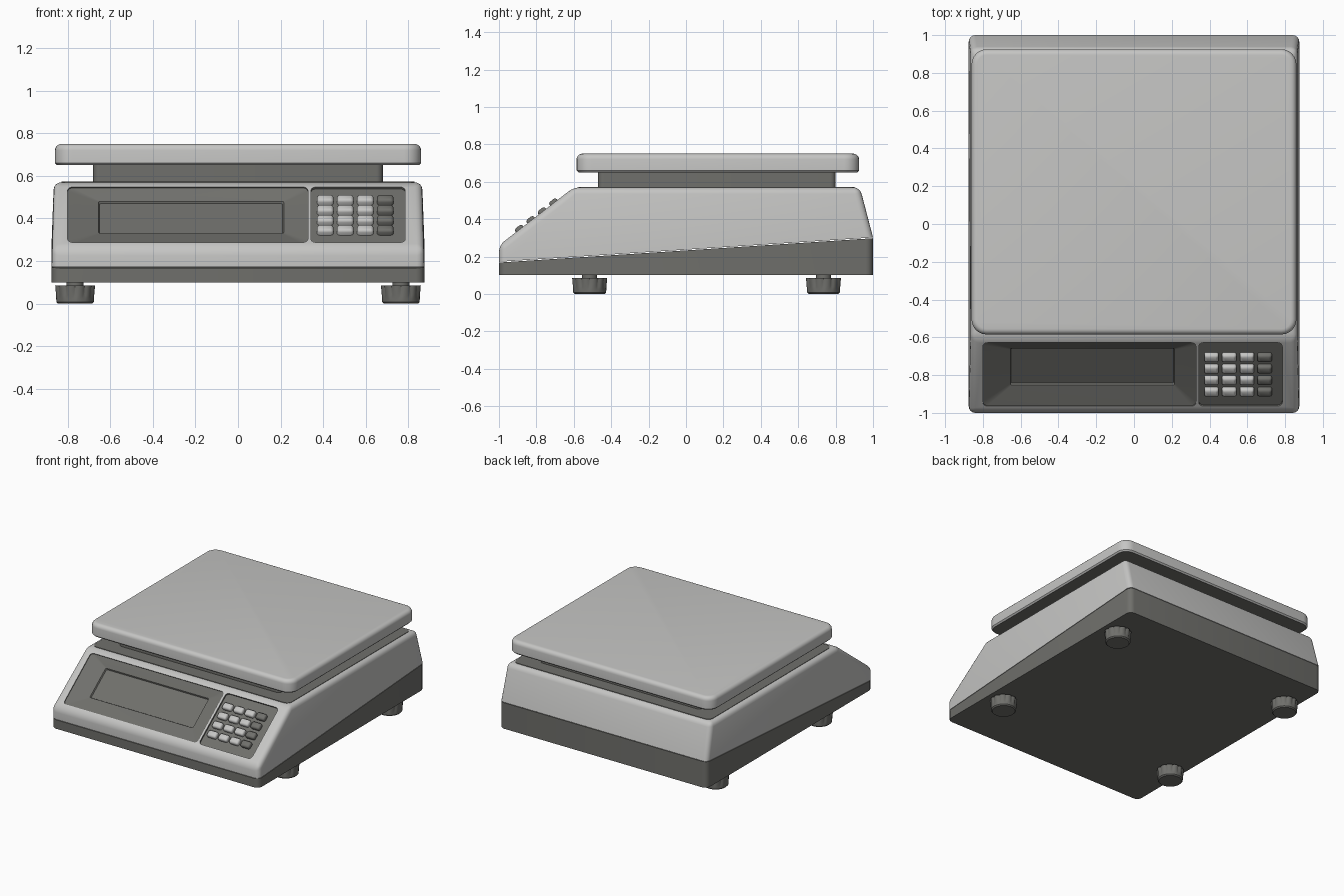
import bpy, bmesh, math
from mathutils import Matrix, Vector

if "Cube" in bpy.data.objects:
    bpy.data.objects.remove(bpy.data.objects["Cube"], do_unlink=True)


def material(name, r, g, b):
    m = bpy.data.materials.new(name)
    m.use_nodes = True
    m.diffuse_color = (r, g, b, 1)
    m.node_tree.nodes["Principled BSDF"].inputs["Base Color"].default_value = (r, g, b, 1)
    return m


LIGHT, DARK = 0, 1
MATS = [material("light grey", 0.56, 0.56, 0.55), material("dark grey", 0.16, 0.16, 0.148)]


def finish(bm, name, angle=35):
    bmesh.ops.recalc_face_normals(bm, faces=bm.faces)
    mesh = bpy.data.meshes.new(name)
    bm.to_mesh(mesh)
    bm.free()
    for m in MATS:
        mesh.materials.append(m)
    ob = bpy.data.objects.new(name, mesh)
    bpy.context.collection.objects.link(ob)
    smooth(ob, angle)
    return ob


def smooth(ob, angle=35):
    bpy.ops.object.select_all(action='DESELECT')
    ob.select_set(True)
    bpy.context.view_layer.objects.active = ob
    bpy.ops.object.shade_smooth_by_angle(angle=math.radians(angle))


def loft(bm, rings, mat=LIGHT):
    """Bridge rings of points and cap both ends; returns the faces."""
    loops = [[bm.verts.new(p) for p in ring] for ring in rings]
    faces = [bm.faces.new(loops[0]), bm.faces.new(loops[-1])]
    n = len(loops[0])
    for a, b in zip(loops, loops[1:]):
        for i in range(n):
            j = (i + 1) % n
            faces.append(bm.faces.new((a[i], a[j], b[j], b[i])))
    for f in faces:
        f.material_index = mat
    return faces


def rounded_rect(x0, x1, y0, y1, r, z, frame=Matrix(), seg=6):
    corners = [(x1 - r, y1 - r), (x0 + r, y1 - r), (x0 + r, y0 + r), (x1 - r, y0 + r)]
    pts = []
    for k, (cx, cy) in enumerate(corners):
        for i in range(seg + 1):
            a = math.pi / 2 * (k + i / seg)
            pts.append(frame @ Vector((cx + r * math.cos(a), cy + r * math.sin(a), z)))
    return pts


def prism(profile, bevel, keep_flat, taper=0.0):
    """Side profile (y, z) extruded across x, with rounded edges."""
    bm = bmesh.new()
    rings = [[(s * (0.875 - (taper if z > 0.5 else 0)), y, z) for y, z in profile] for s in (-1, 1)]
    loft(bm, rings)
    edges = [e for e in bm.edges if not keep_flat(e)]
    bmesh.ops.bevel(bm, geom=edges, offset=bevel, segments=4, profile=0.5, affect='EDGES')
    return bm


# Lower base: only the upright corners are rounded
base = prism([(-1, 0.10), (1, 0.10), (1, 0.298), (-1, 0.168)], 0.04,
             lambda e: abs((e.verts[0].co - e.verts[1].co).normalized().z) < 0.9)
for f in base.faces:
    f.material_index = DARK
finish(base, "lower_base")

# Upper housing: everything rounded except around the seam
shell = prism([(-1, 0.172), (1, 0.302), (0.93, 0.57), (-0.60, 0.57), (-1, 0.26)], 0.035,
              lambda e: all(abs(v.co.z - 0.237 - 0.065 * v.co.y) < 0.01 for v in e.verts), 0.01)
housing = finish(shell, "upper_housing")

# Frame of the sloped front: x across, y up the slope, z outward
slope = Vector((0, 0.40, 0.31)).normalized()
normal = Vector((1, 0, 0)).cross(slope)
FRONT = Matrix((Vector((1, 0, 0)), slope, normal)).transposed().to_4x4()
FRONT.translation = (0, -1, 0.26)

# Display funnel and keypad recess, cut from the housing
cut = bmesh.new()
loft(cut, [rounded_rect(-0.80, 0.328, 0.045, 0.47, 0.025, 0.05, FRONT),
           rounded_rect(-0.80, 0.328, 0.045, 0.47, 0.025, -0.006, FRONT),
           rounded_rect(-0.655, 0.215, 0.16, 0.405, 0.008, -0.035, FRONT),
           rounded_rect(-0.65, 0.21, 0.165, 0.40, 0.008, -0.045, FRONT)], DARK)
loft(cut, [rounded_rect(0.343, 0.785, 0.045, 0.47, 0.025, z, FRONT) for z in (0.05, -0.012)], DARK)
cutter = finish(cut, "panel_cutter")
cutter.hide_render = True
mod = housing.modifiers.new("panels", 'BOOLEAN')
mod.operation, mod.solver, mod.object = 'DIFFERENCE', 'EXACT', cutter
bpy.context.view_layer.objects.active = housing
bpy.ops.object.modifier_apply(modifier=mod.name)
bpy.data.objects.remove(cutter, do_unlink=True)
smooth(housing)

# Keys: four by four pillows, the last column dark
for row in range(4):
    for col in range(4):
        x, s = 0.41 + 0.094 * col, 0.14 + 0.077 * row
        bm = bmesh.new()
        rings = []
        for inset, z in ((0, -0.014), (0, 0.006), (0.004, 0.013), (0.012, 0.017)):
            w, h = 0.038 - inset, 0.025 - inset
            rings.append(rounded_rect(x - w, x + w, s - h, s + h, 0.012 - inset * 0.5, z, FRONT, 3))
        loft(bm, rings, DARK if col == 3 else LIGHT)
        finish(bm, f"key_{row + 1}_{col + 1}", 50)

# Dark deck under the tray and the neck that carries it
bm = bmesh.new()
loft(bm, [rounded_rect(-0.83, 0.83, -0.575, 0.90, 0.04, z) for z in (0.565, 0.573)], DARK)
finish(bm, "deck_plate")
bm = bmesh.new()
loft(bm, [rounded_rect(-0.68, 0.68, -0.47, 0.80, 0.03, z) for z in (0.57, 0.66)], DARK)
finish(bm, "neck")

# Weighing tray with a rounded rim and a dark underside
bm = bmesh.new()
rings = [rounded_rect(-0.85, 0.85, -0.575, 0.915, 0.07, 0.65),
         rounded_rect(-0.86, 0.86, -0.585, 0.925, 0.08, 0.66)]
for i in range(6):
    a = math.pi / 2 * i / 5
    d = 0.03 * (1 - math.cos(a))
    rings.append(rounded_rect(-0.86 + d, 0.86 - d, -0.585 + d, 0.925 - d, 0.08 - d, 0.72 + 0.03 * math.sin(a)))
loft(bm, rings)[0].material_index = DARK
finish(bm, "weighing_tray")

# Fluted levelling feet, each on a short stem
for side, x in (("right", -0.765), ("left", 0.765)):
    for end, y in (("front", -0.515), ("back", 0.735)):
        bm = bmesh.new()
        rings = []
        for r, z, flute in ((0.080, 0, 0), (0.088, 0.008, 0), (0.089, 0.025, 0),
                            (0.091, 0.04, 0.006), (0.095, 0.085, 0.007)):
            ring = []
            for i in range(72):
                a = math.tau * i / 72
                q = r - flute * max(0, math.cos(12 * a))
                ring.append((x + q * math.cos(a), y + q * math.sin(a), z))
            rings.append(ring)
        loft(bm, rings, DARK)
        loft(bm, [[(x + 0.04 * math.cos(math.tau * i / 24), y + 0.04 * math.sin(math.tau * i / 24), z)
                   for i in range(24)] for z in (0.08, 0.105)], DARK)
        finish(bm, f"{end}_{side}_foot")
